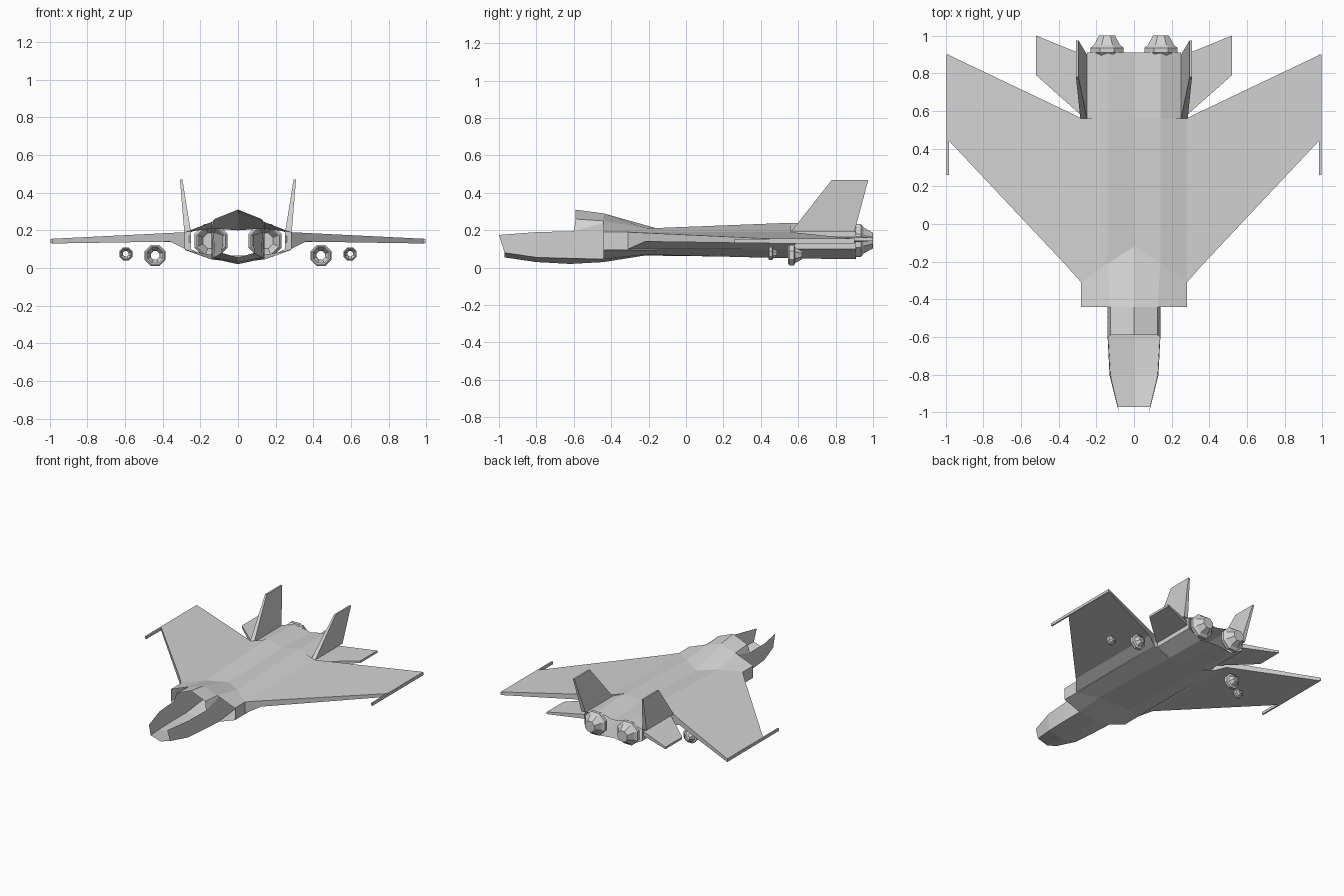
import bpy
import bmesh
import math

cube = bpy.data.objects.get("Cube")
if cube:
    bpy.data.objects.remove(cube, do_unlink=True)

grey = bpy.data.materials.new("airframe_grey")
grey.use_nodes = True
colour = (0.65, 0.65, 0.65, 1)
grey.diffuse_color = colour
grey.node_tree.nodes["Principled BSDF"].inputs["Base Color"].default_value = colour


def loft(name, rows, closed=False, cap_start=False, cap_end=False):
    """Skin a row of sections, then mirror the part across the centre plane."""
    bm = bmesh.new()
    rings = [[bm.verts.new(point) for point in row] for row in rows]
    count = len(rings[0])
    for ring, following in zip(rings, rings[1:]):
        for i in range(count if closed else count - 1):
            j = (i + 1) % count
            bm.faces.new((ring[i], ring[j], following[j], following[i]))
    if cap_start:
        bm.faces.new(rings[0])
    if cap_end:
        bm.faces.new(rings[-1])
    bmesh.ops.recalc_face_normals(bm, faces=bm.faces)
    # Open shells: turn the skin so that it faces away from the centre line
    if not closed:
        outward = sum(f.normal.x * f.calc_area() for f in bm.faces)
        if outward < 0:
            bmesh.ops.reverse_faces(bm, faces=bm.faces)
    mesh = bpy.data.meshes.new(name)
    bm.to_mesh(mesh)
    bm.free()
    mesh.materials.append(grey)
    part = bpy.data.objects.new(name, mesh)
    bpy.context.collection.objects.link(part)
    mirror = part.modifiers.new("Mirror", 'MIRROR')
    mirror.use_clip = True
    mirror.merge_threshold = 0.0005
    return part


def panel(name, sections):
    """A solid wing or fin from four-cornered sections."""
    return loft(name, sections, closed=True, cap_start=True, cap_end=True)


def flat_section(x, front, back, top, bottom):
    return [(x, front, top), (x, back, top), (x, back, bottom), (x, front, bottom)]


def upright_section(z, front, back, inner, outer):
    return [(inner, front, z), (inner, back, z), (outer, back, z), (outer, front, z)]


def turned(name, x, z, profile, cap_end):
    """Eight-sided turned part along y, from (radius, y) pairs."""
    rows = []
    for radius, y in profile:
        angles = [math.pi / 8 + i * math.tau / 8 for i in range(8)]
        rows.append([(x + radius * math.cos(a), y, z + radius * math.sin(a)) for a in angles])
    return loft(name, rows, closed=True, cap_end=cap_end)


# Open nose shell: rim, chine and keel
loft("nose_shell", [
    [(0.08, -1, 0.175), (0.085, -0.97, 0.08), (0, -0.97, 0.055)],
    [(0.13, -0.8, 0.19), (0.125, -0.8, 0.055), (0, -0.8, 0.03)],
    [(0.14, -0.6, 0.195), (0.135, -0.62, 0.05), (0, -0.62, 0.02)],
    [(0.14, -0.44, 0.24), (0.14, -0.44, 0.045), (0, -0.44, 0.03)],
])

# Raised canopy behind the open cockpit
loft("canopy", [
    [(0, -0.59, 0.31), (0.125, -0.59, 0.26), (0.14, -0.6, 0.195)],
    [(0, -0.44, 0.29), (0.125, -0.44, 0.25), (0.14, -0.44, 0.24)],
])

# Inner wall of the air intake
loft("intake_wall", [
    [(0.14, -0.44, 0.24), (0.14, -0.44, 0.045)],
    [(0.14, -0.22, 0.21), (0.14, -0.22, 0.07)],
])

# Main body with intakes, stepping in towards the engines
loft("fuselage", [
    [(0, -0.44, 0.29), (0.125, -0.44, 0.25), (0.28, -0.44, 0.19),
     (0.28, -0.44, 0.095), (0.14, -0.44, 0.045), (0, -0.44, 0.03)],
    [(0, -0.12, 0.2), (0.14, -0.21, 0.21), (0.28, -0.31, 0.19),
     (0.28, -0.31, 0.095), (0.14, -0.22, 0.07), (0, -0.22, 0.065)],
    [(0, 0.56, 0.215), (0.14, 0.56, 0.24), (0.28, 0.56, 0.19),
     (0.28, 0.56, 0.1), (0.14, 0.56, 0.05), (0, 0.56, 0.055)],
    [(0, 0.56, 0.215), (0.14, 0.56, 0.24), (0.25, 0.56, 0.19),
     (0.25, 0.56, 0.1), (0.14, 0.56, 0.05), (0, 0.56, 0.055)],
    [(0, 0.91, 0.2), (0.14, 0.91, 0.23), (0.25, 0.91, 0.19),
     (0.25, 0.91, 0.1), (0.14, 0.91, 0.045), (0, 0.91, 0.06)],
])

# Swept wings with a thick root
panel("wing", [
    flat_section(0.28, -0.31, 0.56, 0.19, 0.1),
    flat_section(0.36, -0.22, 0.6, 0.186, 0.14),
    flat_section(0.99, 0.45, 0.9, 0.155, 0.13),
])

# Slim wingtip rails
panel("wingtip_rail", [
    flat_section(0.983, 0.26, 0.9, 0.153, 0.132),
    flat_section(0.995, 0.26, 0.9, 0.153, 0.132),
])

# Canted tail fins
panel("tail_fin", [
    upright_section(0.19, 0.56, 0.9, 0.25, 0.285),
    upright_section(0.47, 0.78, 0.975, 0.295, 0.308),
])

# Horizontal tailplanes
panel("tailplane", [
    flat_section(0.25, 0.55, 0.89, 0.17, 0.135),
    flat_section(0.52, 0.79, 1, 0.16, 0.143),
])

# Engine nozzles
turned("engine_nozzle", 0.143, 0.145,
       [(0.08, 0.895), (0.095, 0.91), (0.095, 0.935), (0.075, 0.95), (0.045, 1)], True)

# Pods hanging under the wings
for name, x, z, y, size in (
    ("inner_pod", 0.44, 0.067, 0.545, 0.06),
    ("outer_pod", 0.595, 0.075, 0.44, 0.038),
):
    turned(name, x, z, [
        (size * 0.85, y), (size, y + size * 0.15), (size, y + size * 0.55),
        (size * 0.75, y + size * 0.65), (size * 0.4, y + size * 1.25),
    ], False)
